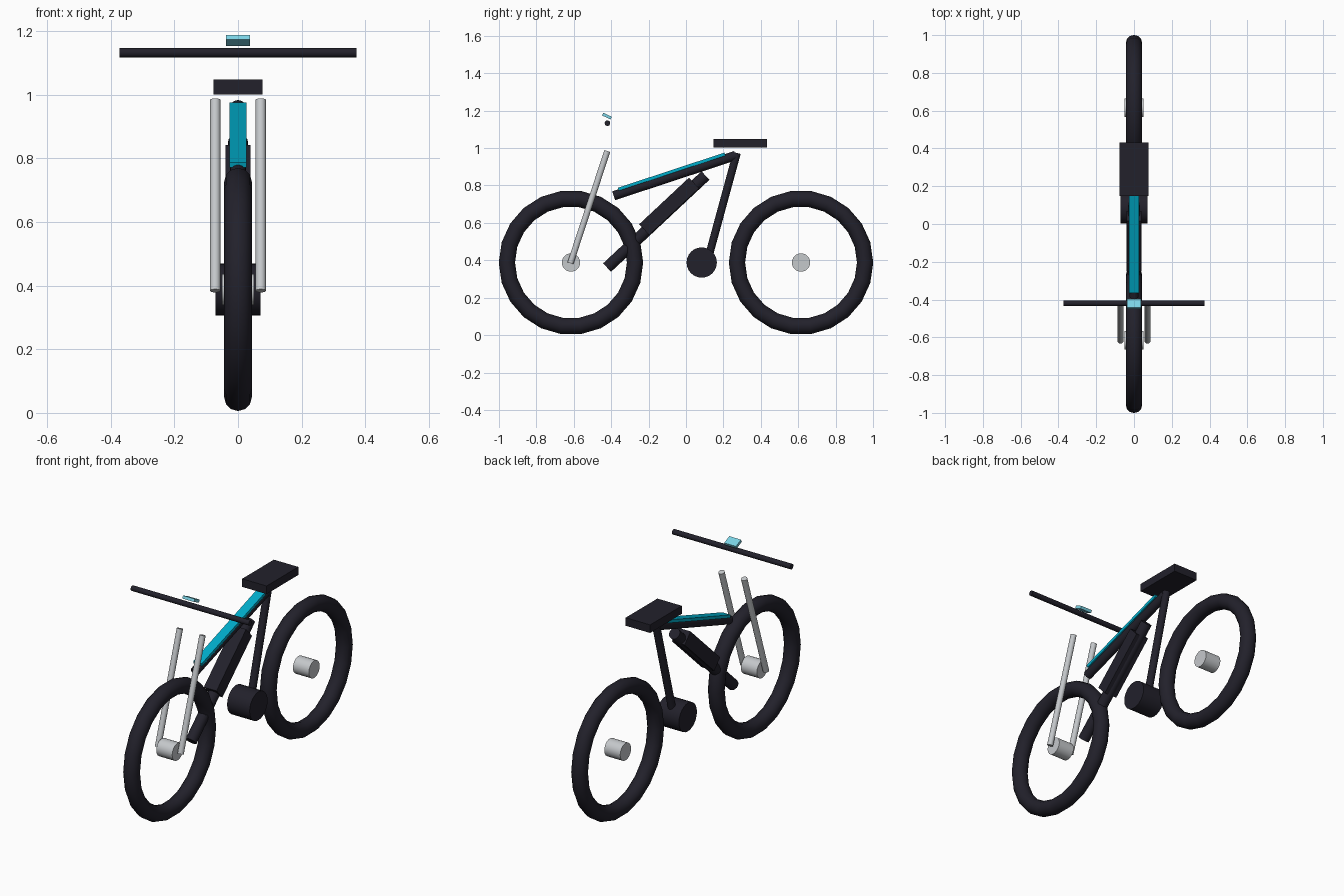
import bpy
import math
from mathutils import Vector

cube = bpy.data.objects.get("Cube")
if cube:
    bpy.data.objects.remove(cube, do_unlink=True)


def make_material(name, color, metallic=0.0):
    mat = bpy.data.materials.new(name)
    mat.use_nodes = True
    mat.diffuse_color = (*color, 1)
    mat.node_tree.nodes["Principled BSDF"].inputs["Base Color"].default_value = (*color, 1)
    return mat


BLACK = make_material("charcoal black", (0.016, 0.015, 0.024))
TEAL = make_material("bright teal", (0.0, 0.42, 0.6))
PALE = make_material("pale cyan", (0.2, 0.65, 0.78))
SILVER = make_material("silver grey", (0.56, 0.58, 0.6))


def finish(name, mat, smooth=True):
    obj = bpy.context.object
    obj.name = name
    obj.data.materials.append(mat)
    if smooth:
        bpy.ops.object.shade_smooth_by_angle(angle=math.radians(35))
    return obj


def tube(name, start, end, radius, mat, sides=20):
    """Cylinder running between two points."""
    a, b = Vector(start), Vector(end)
    bpy.ops.mesh.primitive_cylinder_add(vertices=sides, radius=radius,
                                        depth=(b - a).length, location=(a + b) / 2)
    bpy.context.object.rotation_euler = (b - a).to_track_quat("Z", "Y").to_euler()
    return finish(name, mat)


def box(name, center, size, mat, tilt=0.0):
    """Box pitched about the x axis."""
    bpy.ops.mesh.primitive_cube_add(size=1, location=center, rotation=(tilt, 0, 0))
    bpy.context.object.scale = size
    return finish(name, mat, smooth=False)


def along(start, end, distance, lift):
    """Point and pitch on a side-view line, lifted square to it."""
    a, b = Vector(start), Vector(end)
    d = (b - a).normalized()
    return a + d * distance + Vector((0, -d.z, d.y)) * lift, math.atan2(d.z, d.y)


# Wheels: tyre and hub
AXLE_Z = 0.388
for label, y in (("front", -0.615), ("rear", 0.615)):
    bpy.ops.mesh.primitive_torus_add(major_radius=0.3425, minor_radius=0.0435,
                                     major_segments=22, minor_segments=12,
                                     location=(0, y, AXLE_Z),
                                     rotation=(0, math.pi / 2, 0))
    # Put a corner of the tyre polygon at its foremost point
    bpy.context.object.rotation_euler = (math.pi / 2, 0, math.pi / 2)
    finish(label + "_tyre", BLACK)
    tube(label + "_hub", (-0.05, y, AXLE_Z), (0.05, y, AXLE_Z), 0.049, SILVER, 24)

# Fork legs
for label, x in (("right", -0.0715), ("left", 0.0715)):
    tube(label + "_fork_leg", (x, -0.618, 0.384), (x, -0.421, 0.984), 0.0165, SILVER)

# Down tube with battery
down_a, down_b = (0, -0.422, 0.361), (0, 0.104, 0.853)
tube("down_tube", down_a, down_b, 0.031, BLACK)
point, pitch = along(down_a, down_b, 0.466, 0.013)
box("battery", point, (0.08, 0.365, 0.078), BLACK, pitch)

# Top tube with coloured strip
top_a, top_b = (0, -0.387, 0.745), (0, 0.265, 0.96)
tube("top_tube", top_a, top_b, 0.025, BLACK)
point, pitch = along(top_a, top_b, 0.335, 0.025)
box("top_tube_strip", point, (0.054, 0.6, 0.017), TEAL, pitch)

# Seat tube, saddle and motor
tube("seat_tube", (0, 0.113, 0.39), (0, 0.272, 0.974), 0.021, BLACK)
box("saddle", (0, 0.29, 1.025), (0.154, 0.285, 0.046), BLACK)
tube("motor", (-0.071, 0.084, AXLE_Z), (0.071, 0.084, AXLE_Z), 0.081, BLACK, 24)

# Handlebar and display
tube("handlebar", (-0.372, -0.42, 1.133), (0.372, -0.42, 1.133), 0.015, BLACK, 16)
box("display", (0, -0.423, 1.171), (0.074, 0.05, 0.016), PALE, math.radians(-25))
